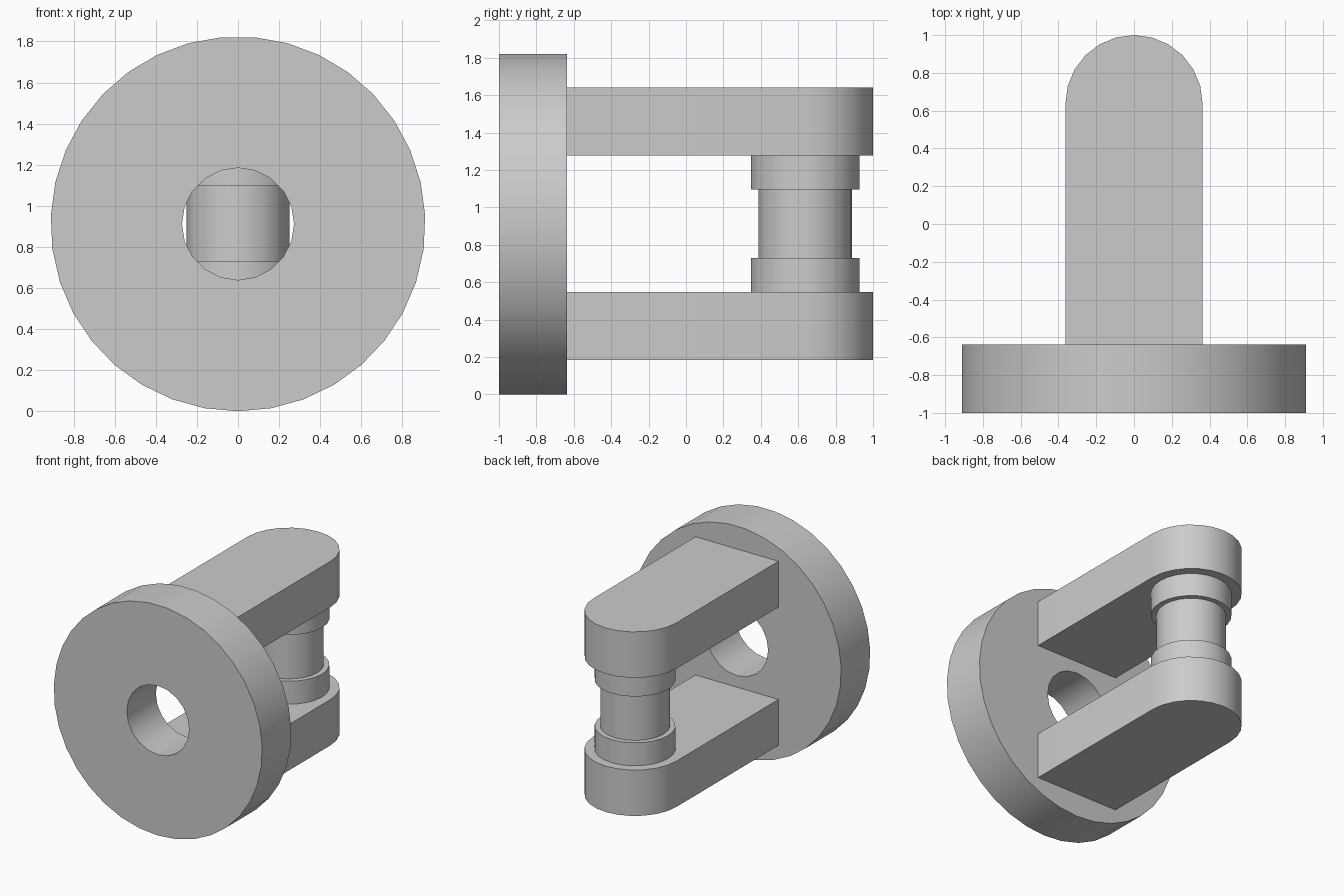
import bpy
import bmesh
from math import cos, sin, pi, radians
from mathutils import Matrix, Vector

cube = bpy.data.objects.get("Cube")
if cube:
    bpy.data.objects.remove(cube, do_unlink=True)

# Material
GREY = (0.6, 0.6, 0.6, 1.0)
grey = bpy.data.materials.new("plain grey")
grey.use_nodes = True
grey.diffuse_color = GREY
grey.node_tree.nodes["Principled BSDF"].inputs["Base Color"].default_value = GREY

# Main dimensions
R = 0.912             # flange radius, also its centre height
ARM = 0.363           # half width and thickness of an arm
PIN_Y = 1 - ARM       # axis of the pin
BACK = -0.637         # rear face of the flange


def arc(radius, count, start, sweep, cy=0.0):
    """Points along an arc; a full turn is left open at its end."""
    n = count if sweep == 2 * pi else count + 1
    return [(radius * cos(start + sweep * i / count),
             cy + radius * sin(start + sweep * i / count)) for i in range(n)]


def finish(bm, name):
    bmesh.ops.recalc_face_normals(bm, faces=bm.faces)
    mesh = bpy.data.meshes.new(name)
    bm.to_mesh(mesh)
    bm.free()
    mesh.materials.append(grey)
    obj = bpy.data.objects.new(name, mesh)
    bpy.context.collection.objects.link(obj)
    bpy.ops.object.select_all(action="DESELECT")
    obj.select_set(True)
    bpy.context.view_layer.objects.active = obj
    bpy.ops.object.shade_smooth_by_angle(angle=radians(30))
    return obj


def extruded(name, loops, depth, matrix):
    """Fill an outline (later loops are holes) and pull it along local z."""
    bm = bmesh.new()
    edges = []
    for loop in loops:
        verts = [bm.verts.new((x, y, 0)) for x, y in loop]
        edges += [bm.edges.new((verts[i - 1], verts[i])) for i in range(len(verts))]
    bmesh.ops.triangle_fill(bm, use_beauty=True, edges=edges, normal=(0, 0, 1))
    out = bmesh.ops.extrude_face_region(bm, geom=bm.faces[:], use_keep_orig=True)
    top = [v for v in out["geom"] if isinstance(v, bmesh.types.BMVert)]
    bmesh.ops.translate(bm, verts=top, vec=(0, 0, depth))
    bmesh.ops.transform(bm, matrix=matrix, verts=bm.verts)
    return finish(bm, name)


# Flange disc with a through hole, its axis along y
upright = Matrix.Translation((0, BACK, R)) @ Matrix.Rotation(pi / 2, 4, "X")
extruded("flange",
         [arc(R, 35, -pi / 2, 2 * pi), arc(0.273, 20, 0, 2 * pi)],
         BACK + 1, upright)

# Two round-ended arms
outline = [(-ARM, BACK), (ARM, BACK)] + arc(ARM, 12, 0, pi, PIN_Y)
for name, z in (("lower_arm", 0.185), ("upper_arm", 1.278)):
    extruded(name, [outline], ARM, Matrix.Translation((0, 0, z)))

# Stepped pin between the arms, turned about a vertical axis
CORE, COLLAR = 0.25, 0.29
profile = [(0, 0.548), (COLLAR, 0.548), (COLLAR, 0.73), (CORE, 0.73),
           (CORE, 1.096), (COLLAR, 1.096), (COLLAR, 1.278), (0, 1.278)]
bm = bmesh.new()
verts = [bm.verts.new((r, PIN_Y, z)) for r, z in profile]
edges = [bm.edges.new(pair) for pair in zip(verts, verts[1:])]
bmesh.ops.spin(bm, geom=verts + edges, cent=Vector((0, PIN_Y, 0)),
               axis=(0, 0, 1), angle=2 * pi, steps=24)
bmesh.ops.remove_doubles(bm, verts=bm.verts, dist=0.0005)
finish(bm, "pin")
